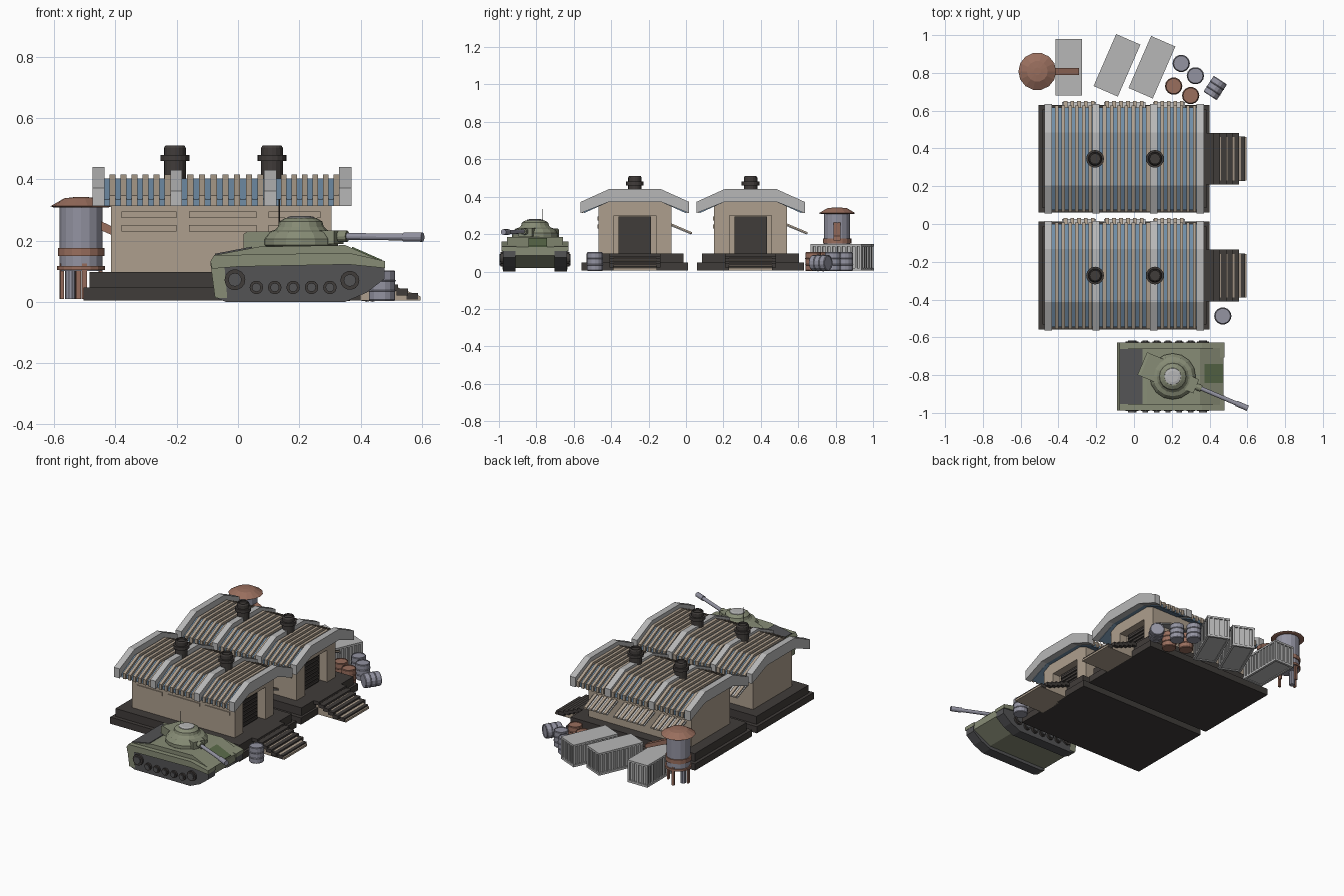
import bpy, bmesh, math
from mathutils import Matrix, Vector

if "Cube" in bpy.data.objects:
    bpy.data.objects.remove(bpy.data.objects["Cube"])


def mat(name, r, g, b):
    m = bpy.data.materials.new(name)
    m.diffuse_color = [(c / 255) ** 2.2 for c in (r, g, b)] + [1]
    m.use_nodes = True
    m.node_tree.nodes["Principled BSDF"].inputs["Base Color"].default_value = m.diffuse_color
    return m


TAN, DARK = mat("tan", 172, 157, 140), mat("charcoal", 66, 62, 60)
LIGHT, BLUE = mat("light_grey", 182, 182, 182), mat("blue", 112, 140, 165)
GREEN, TRACK = mat("olive", 134, 139, 117), mat("track_grey", 84, 84, 86)
STEEL, RUST = mat("steel", 146, 146, 160), mat("rust", 152, 110, 94)
MOSS = mat("moss", 92, 108, 76)


def finish(name, bm, m, M=None):
    bmesh.ops.recalc_face_normals(bm, faces=bm.faces)
    if M is not None:
        bm.transform(M)
    me = bpy.data.meshes.new(name)
    bm.to_mesh(me)
    bm.free()
    me.materials.append(m)
    ob = bpy.data.objects.new(name, me)
    bpy.context.collection.objects.link(ob)
    return ob


def prism(name, pts, axis, a, b, m, M=None):
    """Extrude (y,z) points along x, or (x,z) points along y."""
    bm = bmesh.new()
    rings = [[bm.verts.new((t, p, q) if axis == 'x' else (p, t, q)) for p, q in pts] for t in (a, b)]
    bm.faces.new(rings[0])
    bm.faces.new(rings[1])
    n = len(pts)
    for i in range(n):
        j = (i + 1) % n
        bm.faces.new((rings[0][i], rings[0][j], rings[1][j], rings[1][i]))
    return finish(name, bm, m, M)


def box(name, x0, x1, y0, y1, z0, z1, m, M=None):
    return prism(name, [(x0, z0), (x1, z0), (x1, z1), (x0, z1)], 'y', y0, y1, m, M)


def lathe(name, prof, n, m, M=None):
    """Closed solid of revolution from (radius, z) points."""
    bm = bmesh.new()
    rings = [[bm.verts.new((r * math.cos(2 * math.pi * i / n), r * math.sin(2 * math.pi * i / n), z))
              for i in range(n)] for r, z in prof]
    for A, B in zip(rings, rings[1:]):
        for i in range(n):
            j = (i + 1) % n
            bm.faces.new((A[i], A[j], B[j], B[i]))
    bm.faces.new(rings[0])
    bm.faces.new(rings[-1])
    return finish(name, bm, m, M)


def at(x, y, z=0, rz=0):
    return Matrix.Translation((x, y, z)) @ Matrix.Rotation(rz, 4, 'Z')


def rod(name, p, q, r, n, m, M=None):
    p, q = Vector(p), Vector(q)
    T = Matrix.Translation(p) @ (q - p).to_track_quat('Z', 'Y').to_matrix().to_4x4()
    return lathe(name, [(r, 0), (r, (q - p).length)], n, m, M @ T if M is not None else T)


# ---------- warehouses ----------
def roof_strip(name, x0, x1, top, w, m, M):
    prism(name, [(-w, .312), (-w, top - .068), (-.14, top), (.14, top), (w, top - .068),
                 (w, .312), (.14, .372), (-.14, .372)], 'x', x0, x1, m, M)


def warehouse(cy):
    M = at(0, cy)
    # stepped plinth
    box("plinth_lower", -.505, .40, -.285, .285, .005, .047, DARK, M)
    box("plinth_upper", -.485, .385, -.26, .26, .047, .097, DARK, M)
    # walls, with a recessed doorway on the right end
    top = [(-.195, .095), (-.195, .352), (-.14, .376), (.14, .376), (.195, .352), (.195, .095)]
    prism("walls", top, 'x', -.415, .25, TAN, M)
    prism("door_wall", top + [(.112, .095), (.112, .30), (-.112, .30), (-.112, .095)],
          'x', .25, .305, TAN, M)
    box("door_shutter", .25, .262, -.087, .087, .097, .295, DARK, M)
    for i in range(8):
        box("shutter_slat", .262, .268, -.083, .083, .105 + i * .023, .12 + i * .023, DARK, M)
    # roof: frames, blue sheets, tan ribs
    for a, b, t in ((-.475, -.435, .44), (-.22, -.183, .43), (.085, .125, .43), (.33, .37, .44)):
        roof_strip("roof_frame", a, b, t, .29, LIGHT, M)
    for a, b, n in ((-.435, -.22, 6), (-.183, .085, 7), (.125, .33, 6)):
        roof_strip("roof_sheet", a, b, .402, .272, BLUE, M)
        p = (b - a) / n
        for i in range(n):
            roof_strip("roof_rib", a + (i + .45) * p, a + (i + .97) * p, .415, .282, TAN, M)
    # roof vents
    for x in (-.206, .111):
        lathe("roof_vent", [(.036, .39), (.036, .46), (.047, .46), (.047, .48), (.036, .48),
                            (.036, .502), (.031, .51), (.026, .51), (.026, .50)], 16, DARK, M @ at(x, 0))
    # front louvres and back awnings
    for a, b in ((-.38, -.2), (-.16, .06), (.1, .27)):
        for z in (.24, .284):
            box("louvre", a, b, -.2, -.19, z - .011, z + .011, TAN, M)
        prism("awning", [(.19, .243), (.30, .198), (.30, .204), (.19, .251)], 'x', a, b, LIGHT, M)
        n = round((b - a) / .036)
        p = (b - a) / n
        for i in range(n):
            prism("awning_rib", [(.19, .249), (.305, .200), (.305, .210), (.19, .259)], 'x',
                  a + (i + .2) * p, a + (i + .75) * p, TAN, M)
    # stairs at the door
    prism("stair_stringer", [(.38, .005), (.595, .005), (.595, .018), (.56, .032), (.42, .085), (.38, .09)],
          'y', -.115, .115, TAN, M)
    for i in range(6):
        z = .097 - i * .0135
        w = .137 if i < 5 else .117
        box("stair_tread", .385 + i * .033, .423 + i * .033, -w, w, z - .022, z, DARK, M)


warehouse(-.273)
warehouse(.345)

# ---------- drums ----------
DRUM = [(.040, 0), (.043, .004), (.043, .03), (.046, .033), (.043, .036), (.043, .063),
        (.046, .066), (.043, .069), (.043, .096), (.040, .10), (.037, .10), (.037, .096)]
for x, y, m in ((.25, .85, STEEL), (.325, .785, STEEL), (.21, .73, RUST), (.30, .68, RUST), (.47, -.487, STEEL)):
    lathe("drum", DRUM, 14, m, at(x, y, .003))
lathe("fallen_drum", DRUM, 14, STEEL,
      at(.43, .72, .046, math.radians(57)) @ Matrix.Rotation(math.pi / 2, 4, 'Y') @ at(0, 0, -.05))

# ---------- slatted crates ----------
for x, y, a in ((-.345, .83, 0), (-.09, .84, -23.5), (.095, .83, -23.5)):
    M = at(x, y, .006, math.radians(a))
    box("crate_body", -.06, .06, -.14, .14, .005, .135, LIGHT, M)
    box("crate_lid", -.07, .07, -.15, .15, .128, .14, LIGHT, M)
    for s in (-1, 1):
        box("crate_rail", s * .07, s * .056, -.15, .15, 0, .014, LIGHT, M)
        box("crate_end_rail", -.07, .07, s * .15, s * .136, 0, .014, LIGHT, M)
        for i in range(11):
            v = -.143 + i * .0286
            box("crate_slat", s * .055, s * .068, v - .006, v + .006, .01, .13, LIGHT, M)
        for i in range(5):
            v = -.062 + i * .031
            box("crate_end_slat", v - .006, v + .006, s * .135, s * .148, .01, .13, LIGHT, M)

# ---------- water tower ----------
W = at(-.512, .808)
lathe("tower_tank", [(.07, .10), (.07, .32)], 16, STEEL, W)
lathe("tower_cap", [(.09, .308), (.1, .312), (.055, .338), (.02, .342)], 14, RUST, W)
lathe("tower_band", [(.076, .15), (.076, .176)], 16, RUST, W)
lathe("tower_ring", [(.078, .104), (.078, .117)], 16, RUST, W)
lathe("tower_pipe", [(.017, .01), (.017, .11)], 10, STEEL, W @ at(-.035, 0))
for i in range(4):
    box("tower_leg", .058, .07, -.008, .008, .01, .125, RUST, W @ at(0, 0, 0, i * math.pi / 2 + .15))
prism("tower_chute", [(.05, .27), (.22, .19), (.22, .165), (.05, .24)], 'y', -.019, .019, RUST, W)

# ---------- tank ----------
T = at(0, -.807)
prism("hull", [(-.07, .02), (-.09, .13), (-.078, .152), (.07, .18), (.35, .185), (.475, .13), (.475, .085), (.35, .02)],
      'y', -.15, .15, GREEN, T)
for s in (-1, 1):
    prism("side_skirt", [(-.085, .108), (-.09, .132), (-.078, .152), (.36, .16), (.48, .133), (.48, .11), (.36, .122), (0, .115)],
          'y', s * .1, s * .18, GREEN, T)
    prism("track", [(-.065, .01), (-.08, .115), (.0, .125), (.38, .135), (.478, .12), (.478, .075), (.42, .03), (.35, 0), (-.04, 0)],
          'y', s * .105, s * .172, TRACK, T)
    prism("rear_guard", [(-.075, .012), (-.09, .125), (-.045, .125), (-.035, .012)], 'y', s * .11, s * .174, GREEN, T)
    for x, z, r in [(-.01, .072, .034), (.365, .07, .031)] + [(.06 + .06 * i, .047, .022) for i in range(5)]:
        rod("wheel", (x, s * .16, z), (x, s * .184, z), r, 14, DARK, T)
        rod("wheel_hub", (x, s * .18, z), (x, s * .19, z), r * .65, 12, TRACK, T)
prism("engine_deck", [(-.075, .15), (.045, .173), (.045, .180), (-.075, .157)], 'y', -.145, .145, TRACK, T)
prism("glacis_patch", [(.372, .17), (.47, .128), (.47, .137), (.372, .18)], 'y', -.035, .065, MOSS, T)

# turret, turned toward the front right
R = at(.205, -.807, 0, math.radians(-23))
lathe("turret", [(.095, .165), (.122, .185), (.122, .205), (.105, .228), (.085, .235), (.075, .245),
                 (.07, .262), (.05, .274)], 16, GREEN, R)
lathe("turret_hatch", [(.046, .27), (.044, .277), (.03, .28)], 14, LIGHT, R)
prism("turret_bustle", [(-.175, .175), (-.175, .222), (-.16, .23), (-.05, .23), (-.05, .168), (-.165, .168)],
      'y', -.065, .065, GREEN, R)
box("gun_mantlet", .07, .135, -.04, .04, .188, .232, GREEN, R)
rod("gun_collar", (.12, 0, .214), (.165, 0, .214), .018, 12, GREEN, R)
rod("gun_barrel", (.12, 0, .214), (.40, 0, .211), .011, 12, STEEL, R)
rod("gun_muzzle", (.365, 0, .2115), (.432, 0, .211), .015, 12, STEEL, R)
rod("antenna", (.135, -.765, .22), (.135, -.765, .335), .002, 6, DARK)
